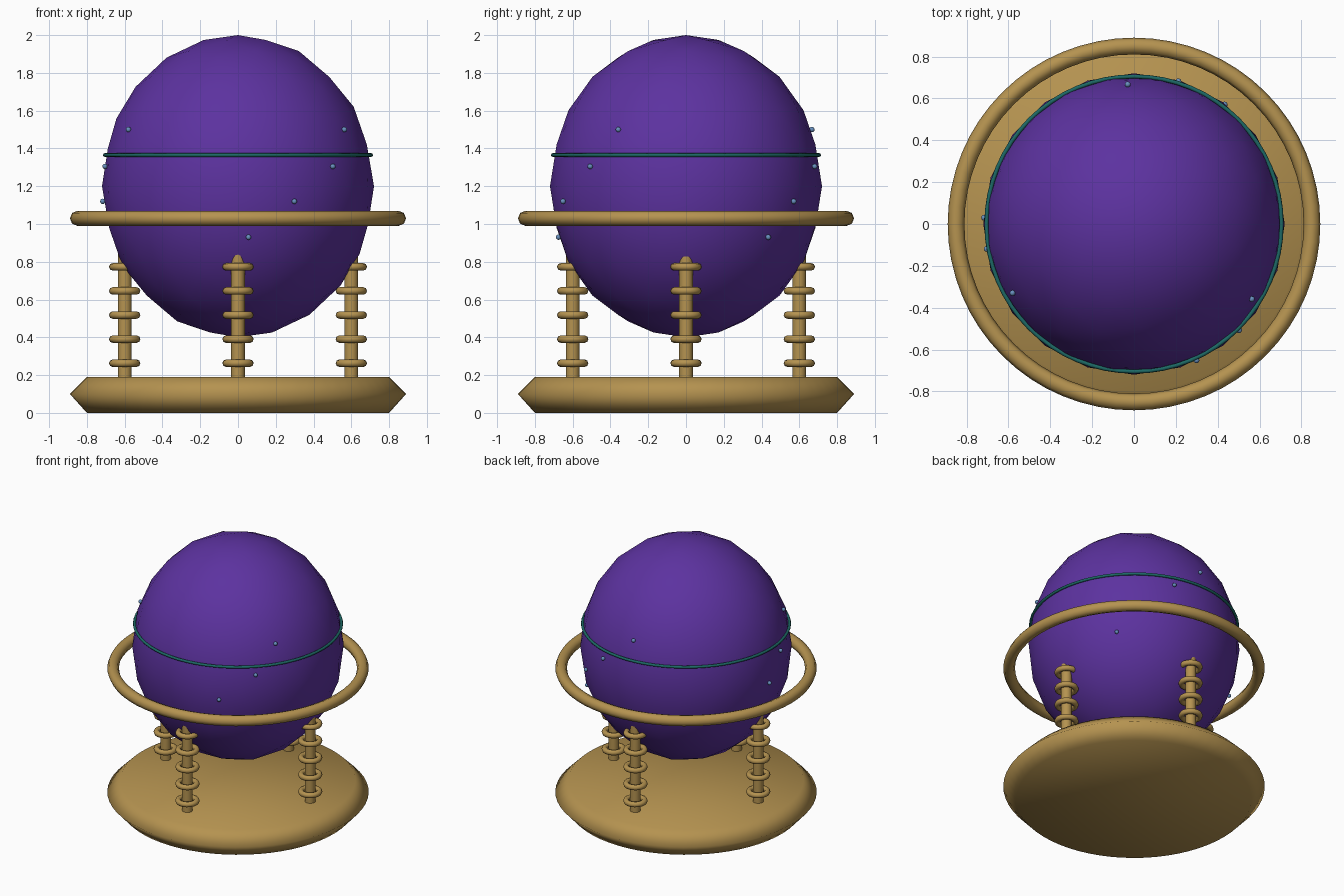
import bpy, bmesh
from math import radians, cos, sin, sqrt, pi

cube = bpy.data.objects.get("Cube")
if cube:
    bpy.data.objects.remove(cube, do_unlink=True)


def material(name, rgb):
    m = bpy.data.materials.new(name)
    m.use_nodes = True
    m.diffuse_color = (*rgb, 1)
    m.node_tree.nodes["Principled BSDF"].inputs["Base Color"].default_value = (*rgb, 1)
    return m


gold = material("antique_gold", (0.46, 0.29, 0.08))
purple = material("deep_purple", (0.108, 0.032, 0.35))
teal = material("dark_teal", (0.012, 0.14, 0.13))
blue = material("pale_blue", (0.14, 0.28, 0.52))


def finish(name, mat):
    ob = bpy.context.object
    ob.name = ob.data.name = name
    ob.data.materials.append(mat)
    bpy.ops.object.shade_smooth()
    return ob


def torus(name, mat, loc, major, minor, segments, sides=8):
    bpy.ops.mesh.primitive_torus_add(location=loc, major_radius=major, minor_radius=minor,
                                     major_segments=segments, minor_segments=sides)
    return finish(name, mat)


# Globe: stretched icosphere
C, RX, RZ = 1.2, 0.72, 0.8
bpy.ops.mesh.primitive_ico_sphere_add(subdivisions=3, radius=1, location=(0, 0, C),
                                      rotation=(0, 0, pi))
globe = finish("globe", purple)
globe.scale = (RX, RX, RZ)

# Bands around the globe
torus("globe_band", teal, (0, 0, 1.365), 0.705, 0.01, 64)
torus("horizon_ring", gold, (0, 0, 1.03), 0.85, 0.04, 64)

# Base: disc with a pointed rim
bm = bmesh.new()
N = 64
rings = [[bm.verts.new((r * cos(2 * pi * i / N), r * sin(2 * pi * i / N), z)) for i in range(N)]
         for r, z in ((0.8, 0), (0.89, 0.1), (0.8, 0.19))]
for low, high in zip(rings, rings[1:]):
    for i in range(N):
        j = (i + 1) % N
        bm.faces.new((low[i], low[j], high[j], high[i]))
bm.faces.new(rings[0][::-1])
bm.faces.new(rings[-1])
mesh = bpy.data.meshes.new("base")
bm.to_mesh(mesh)
bm.free()
base = bpy.data.objects.new("base", mesh)
bpy.context.collection.objects.link(base)
bpy.ops.object.select_all(action="DESELECT")
bpy.context.view_layer.objects.active = base
base.select_set(True)
finish("base", gold)

# Four columns with stacked collars
for side, x, y in (("left", 0.6, 0), ("right", -0.6, 0), ("front", 0, -0.6), ("back", 0, 0.6)):
    bpy.ops.mesh.primitive_cylinder_add(vertices=20, radius=0.036, depth=0.68,
                                        location=(x, y, 0.51))
    finish(side + "_column", gold)
    bpy.ops.object.shade_smooth_by_angle(angle=radians(40))
    for k in range(5):
        torus(f"{side}_collar_{k + 1}", gold, (x, y, 0.263 + 0.1275 * k), 0.063, 0.02, 24)

# Studs on the globe, three per level
levels = ((1.5, (92.6, 209.6, 327.5)), (1.305, (72.7, 189.6, 314.7)),
          (1.12, (52.8, 177.6, 294.6)), (0.93, (40, 157.4, 274.7)))
for z, angles in levels:
    r = RX * sqrt(1 - ((z - C) / RZ) ** 2)
    for a in angles:
        bpy.ops.mesh.primitive_uv_sphere_add(segments=12, ring_count=8, radius=0.014,
                                             location=(r * cos(radians(a)), r * sin(radians(a)), z))
        finish("stud", blue)
